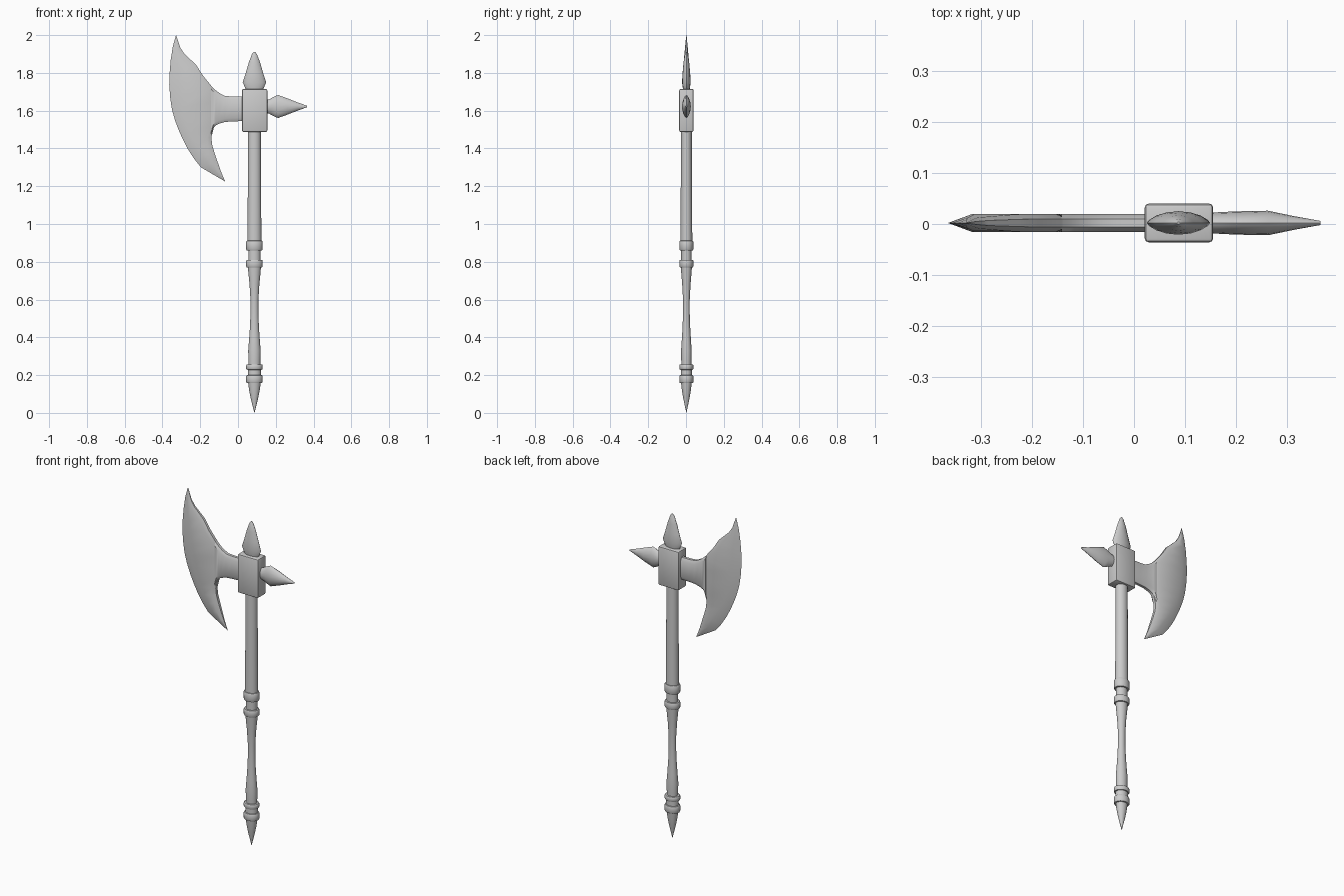
import bpy, bmesh, math
from mathutils import Vector

if "Cube" in bpy.data.objects:
    bpy.data.objects.remove(bpy.data.objects["Cube"])

CX, CY = 0.087, 0.002          # shaft axis


def finish(name, bm, angle=35):
    bmesh.ops.remove_doubles(bm, verts=bm.verts, dist=1e-5)
    bmesh.ops.recalc_face_normals(bm, faces=bm.faces)
    mesh = bpy.data.meshes.new(name)
    bm.to_mesh(mesh)
    bm.free()
    ob = bpy.data.objects.new(name, mesh)
    bpy.context.collection.objects.link(ob)
    bpy.ops.object.select_all(action='DESELECT')
    ob.select_set(True)
    bpy.context.view_layer.objects.active = ob
    bpy.ops.object.shade_smooth_by_angle(angle=math.radians(angle))
    return ob


def loft(name, rings, angle=35):
    """Skin a list of closed rings and cap both ends."""
    bm = bmesh.new()
    vs = [[bm.verts.new(p) for p in ring] for ring in rings]
    n = len(vs[0])
    for a, b in zip(vs, vs[1:]):
        for i in range(n):
            j = (i + 1) % n
            bm.faces.new((a[i], a[j], b[j], b[i]))
    bm.faces.new(vs[0])
    bm.faces.new(vs[-1])
    return finish(name, bm, angle)


def ring(rx, ry, h, n=24, lens=0.0):
    pts = []
    for i in range(n):
        a = 2 * math.pi * i / n
        s = math.sin(a)
        pts.append(Vector((rx * math.cos(a), ry * s * abs(s) ** lens, h)))
    return pts


def turned(name, profile):
    """Slightly oval turned part on the shaft axis; profile = (radius, z)."""
    base = Vector((CX, CY, 0))
    return loft(name, [[p + base for p in ring(r, r * 0.85, z)] for r, z in profile])


# shaft, grip, necks and butt point
turned("shaft", [(.037, .89), (.035, 1.2), (.034, 1.5)])
turned("upper_neck", [(.032, .79), (.032, .88)])
turned("grip", [(.031, .24), (.032, .28), (.033, .33), (.029, .38), (.024, .45), (.021, .52),
                (.021, .6), (.026, .68), (.032, .74), (.036, .79)])
turned("lower_neck", [(.035, .18), (.035, .24)])
turned("butt_point", [(.0005, 0), (.009, .035), (.019, .075), (.028, .12), (.034, .165)])

# collars
for name, lo, hi in (("collar_top", .86, .912), ("collar_upper", .77, .81),
                     ("collar_lower", .228, .257), ("collar_bottom", .158, .2)):
    turned(name, [(.036, lo), (.041, lo + .001), (.044, lo + .006),
                  (.044, hi - .006), (.041, hi - .001), (.036, hi)])

# socket block holding the head
bm = bmesh.new()
bmesh.ops.create_cube(bm, size=1)
for v in bm.verts:
    v.co = Vector((v.co.x * .134, v.co.y * .076, v.co.z * .228)) + Vector((.088, CY, 1.601))
bmesh.ops.bevel(bm, geom=bm.edges[:], offset=.008, segments=2, affect='EDGES', profile=.5)
finish("socket_block", bm)

# spikes with a lens cross-section: (half width, half thickness, distance)
top = [(.042, .016, 1.70), (.05, .019, 1.722), (.062, .023, 1.75), (.046, .02, 1.80),
       (.03, .015, 1.855), (.013, .008, 1.9), (.003, .002, 1.911)]
loft("top_spike", [[p + Vector((CX, CY, 0)) for p in ring(a, b, h, 16, .4)] for a, b, h in top])
back = [(.033, .02, .145), (.038, .021, .165), (.054, .0225, .195), (.061, .023, .212),
        (.043, .024, .262), (.022, .013, .315), (.004, .004, .365)]
loft("back_spike", [[Vector((p.z, p.y + CY, p.x + 1.622)) for p in ring(a, b, h, 16, .4)]
                    for a, b, h in back])

# crescent blade: rows of (outer x, z, inner x, z, half thickness), tip to tip
T = .018
rows = [(-.328, 2.0, -.327, 1.998, .001), (-.345, 1.94, -.306, 1.935, .007),
        (-.356, 1.87, -.285, 1.902, .011), (-.362, 1.80, -.222, 1.843, .016),
        (-.364, 1.74, -.185, 1.785, T), (-.359, 1.67, -.132, 1.72, T),
        (-.350, 1.608, -.130, 1.65, T), (-.334, 1.55, -.130, 1.58, T),
        (-.312, 1.492, -.127, 1.513, T), (-.288, 1.44, -.141, 1.46, T),
        (-.265, 1.396, -.137, 1.42, T), (-.232, 1.345, -.125, 1.38, T),
        (-.196, 1.30, -.110, 1.335, .015), (-.135, 1.264, -.093, 1.285, .009),
        (-.068, 1.225, -.069, 1.227, .001)]
rings = []
for ox, oz, ix, iz, t in rows:
    o, d = Vector((ox, CY, oz)), Vector((ix - ox, 0, iz - oz))
    L = d.length
    f1, f2 = min(.05 / L, .45), 1 - min(.022 / L, .25)
    side = [(f1, t), (f2, t), (1, t * .45)]
    pts = [(0, 0)] + side + [(f, -y) for f, y in reversed(side)]
    rings.append([o + d * f + Vector((0, y, 0)) for f, y in pts])
loft("blade", rings)

# neck flaring from the socket into the blade: (x, low z, high z)
neck = [(.03, 1.545, 1.675), (-.03, 1.543, 1.675), (-.069, 1.54, 1.678),
        (-.1, 1.531, 1.694), (-.118, 1.522, 1.708), (-.132, 1.505, 1.721), (-.142, 1.47, 1.732)]
rings = []
for x, lo, hi in neck:
    half = [(lo, T * .45), (lo + .018, T), (hi - .018, T), (hi, T * .45)]
    rings.append([Vector((x, CY + y, z)) for z, y in half + [(z, -y) for z, y in reversed(half)]])
loft("blade_neck", rings)
